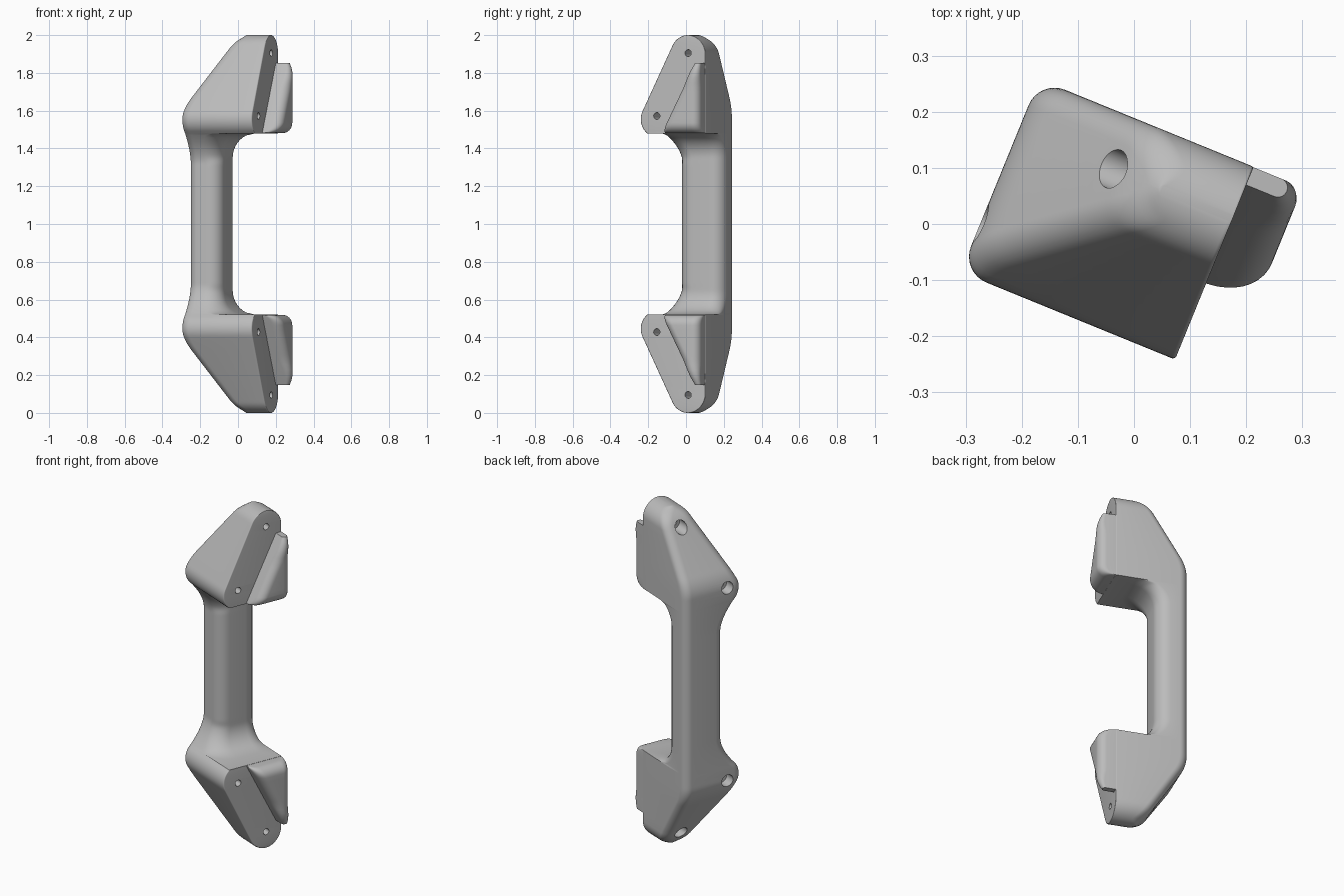
import bpy, bmesh, math
from mathutils import Matrix

if "Cube" in bpy.data.objects:
    bpy.data.objects.remove(bpy.data.objects["Cube"])

grey = bpy.data.materials.new("plain grey")
grey.use_nodes = True
grey.diffuse_color = (0.5, 0.5, 0.5, 1)
grey.node_tree.nodes["Principled BSDF"].inputs["Base Color"].default_value = (0.5, 0.5, 0.5, 1)

# Work along local axes: x runs from grip to wall, y across the width
TURN = Matrix.Rotation(math.radians(-22.2), 4, "Z")
BACK, WALL, SIDE = -0.254, 0.159, 0.175
FOOT = 1.48                                   # underside of the upper foot
LOW_V, LOW_Z, LOW_R = -0.102, 1.555, 0.094    # lower lobe of the foot
TOP_V, TOP_Z, TOP_R = 0.075, 1.9, 0.1         # upper lobe of the foot


def make_object(name, bm):
    bmesh.ops.recalc_face_normals(bm, faces=bm.faces)
    mesh = bpy.data.meshes.new(name)
    bm.to_mesh(mesh)
    bm.free()
    mesh.materials.append(grey)
    ob = bpy.data.objects.new(name, mesh)
    bpy.context.collection.objects.link(ob)
    return ob


def rounded_ring(u0, u1, v0, v1, radii, steps=8):
    """Rounded rectangle, corners in order: back low, wall low, wall high, back high."""
    limit = 0.49 * min(u1 - u0, v1 - v0)
    corners = ((u0, v0, 1, 1), (u1, v0, -1, 1), (u1, v1, -1, -1), (u0, v1, 1, -1))
    ring = []
    for i, (u, v, su, sv) in enumerate(corners):
        r = min(radii[i], limit)
        for k in range(steps + 1):
            a = math.pi + (i + k / steps) * math.pi / 2
            ring.append((u + su * r + r * math.cos(a), v + sv * r + r * math.sin(a)))
    return ring


def loft(name, sections):
    """Skin a stack of (z, ring) sections and cap both ends."""
    bm = bmesh.new()
    rows = [[bm.verts.new((u, v, z)) for u, v in ring] for z, ring in sections]
    n = len(rows[0])
    for a, b in zip(rows, rows[1:]):
        for i in range(n):
            j = (i + 1) % n
            bm.faces.new((a[i], a[j], b[j], b[i]))
    bm.faces.new(rows[0])
    bm.faces.new(rows[-1])
    return make_object(name, bm)


def spread(a, b, n):
    return [a + (b - a) * i / n for i in range(n + 1)]


def back_line(z):
    start, blend, slope = 1.56, 0.11, 0.63
    d = max(0, z - start)
    u = BACK + (slope * d * d / (2 * blend) if d < blend else slope * (d - blend / 2))
    return u + 0.03 * (max(0, z - 1.93) / 0.07) ** 2


def flare(z):
    return max(0, (z - 1.32) / (FOOT - 1.32))


def low_edge(z):
    if z < FOOT:                              # flare from grip to foot
        return -0.078 - 0.081 * flare(z) ** 1.7
    za, zb = LOW_Z + 0.045, TOP_Z + 0.048     # tangent between lobes
    arc_a = lambda q: LOW_V - math.sqrt(LOW_R ** 2 - (q - LOW_Z) ** 2)
    arc_b = lambda q: TOP_V - math.sqrt(TOP_R ** 2 - (q - TOP_Z) ** 2)
    if z < za:
        return arc_a(z)
    if z > zb:
        return arc_b(z)
    t = (z - za) / (zb - za)
    return arc_a(za) * (1 - t) + arc_b(zb) * t


def high_edge(z):
    if z < TOP_Z:
        return SIDE
    return TOP_V + math.sqrt(TOP_R ** 2 - (z - TOP_Z) ** 2)


def grip_front(z):
    r = 0.13
    d = max(0, z - (FOOT - r))
    return -0.077 + r - math.sqrt(max(0, r * r - d * d))


# Handle body: grip, flare and foot, then the same reversed below
upper = []
for z in [1.05] + spread(1.3, FOOT, 16):
    upper.append((z, rounded_ring(BACK, grip_front(z), low_edge(z), SIDE,
                                  (.05, .075 + .06 * flare(z), .075, .05))))
crown = [TOP_Z + (TOP_R - 0.0003) * math.sin(a) for a in spread(0, math.pi / 2, 14)]
for z in spread(FOOT, 1.68, 16) + spread(1.72, TOP_Z, 4)[:-1] + crown:
    upper.append((z, rounded_ring(back_line(z), WALL, low_edge(z), high_edge(z),
                                  (.05, .007, .004, .05))))
body = loft("handle_body", [(2 - z, r) for z, r in reversed(upper)] + upper)

# Stepped screw holes through both feet
for v, z, seat in ((LOW_V, 1.572, -0.19), (TOP_V + 0.002, 1.905, 0.0)):
    for height in (z, 2 - z):
        for radius, u0, u1 in ((0.018, -0.4, 0.3), (0.036, -0.4, seat)):
            place = Matrix.Translation(((u0 + u1) / 2, v, height)) @ Matrix.Rotation(math.pi / 2, 4, "Y")
            part = bmesh.new()
            bmesh.ops.create_cone(part, cap_ends=True, segments=28, radius1=radius,
                                  radius2=radius, depth=u1 - u0, matrix=place)
            temp = make_object("screw_cutter", part)
            mod = body.modifiers.new("hole", "BOOLEAN")
            mod.operation, mod.solver, mod.object = "DIFFERENCE", "EXACT", temp
            bpy.context.view_layer.objects.active = body
            bpy.ops.object.modifier_apply(modifier=mod.name)
            bpy.data.objects.remove(temp)

# Wedge tabs that hook past the wall face
tab = []
r = 0.055
bottom, top = FOOT + 0.001, 1.852
curve = [bottom + r * (1 - math.cos(a)) for a in spread(0, math.pi / 2, 8)]
for z in curve + spread(bottom + r, top, 12)[1:]:
    d = max(0, bottom + r - z)
    tip = max(0, (z - 1.77) / (top - 1.77))
    front = 0.254 - r + math.sqrt(max(0, r * r - d * d)) - 0.024 * tip ** 2
    t = (z - bottom) / (top - bottom)
    tab.append((z, rounded_ring(0.1, front, -0.05 + 0.19 * t, SIDE - 0.001, (.001, .05, .045, .001))))
parts = [body, loft("upper_tab", tab), loft("lower_tab", [(2 - z, q) for z, q in tab])]

# Turn everything into place and smooth the rounded surfaces
for ob in parts:
    ob.data.transform(TURN)
    bpy.ops.object.select_all(action="DESELECT")
    ob.select_set(True)
    bpy.context.view_layer.objects.active = ob
    bpy.ops.object.shade_smooth_by_angle(angle=math.radians(32))
